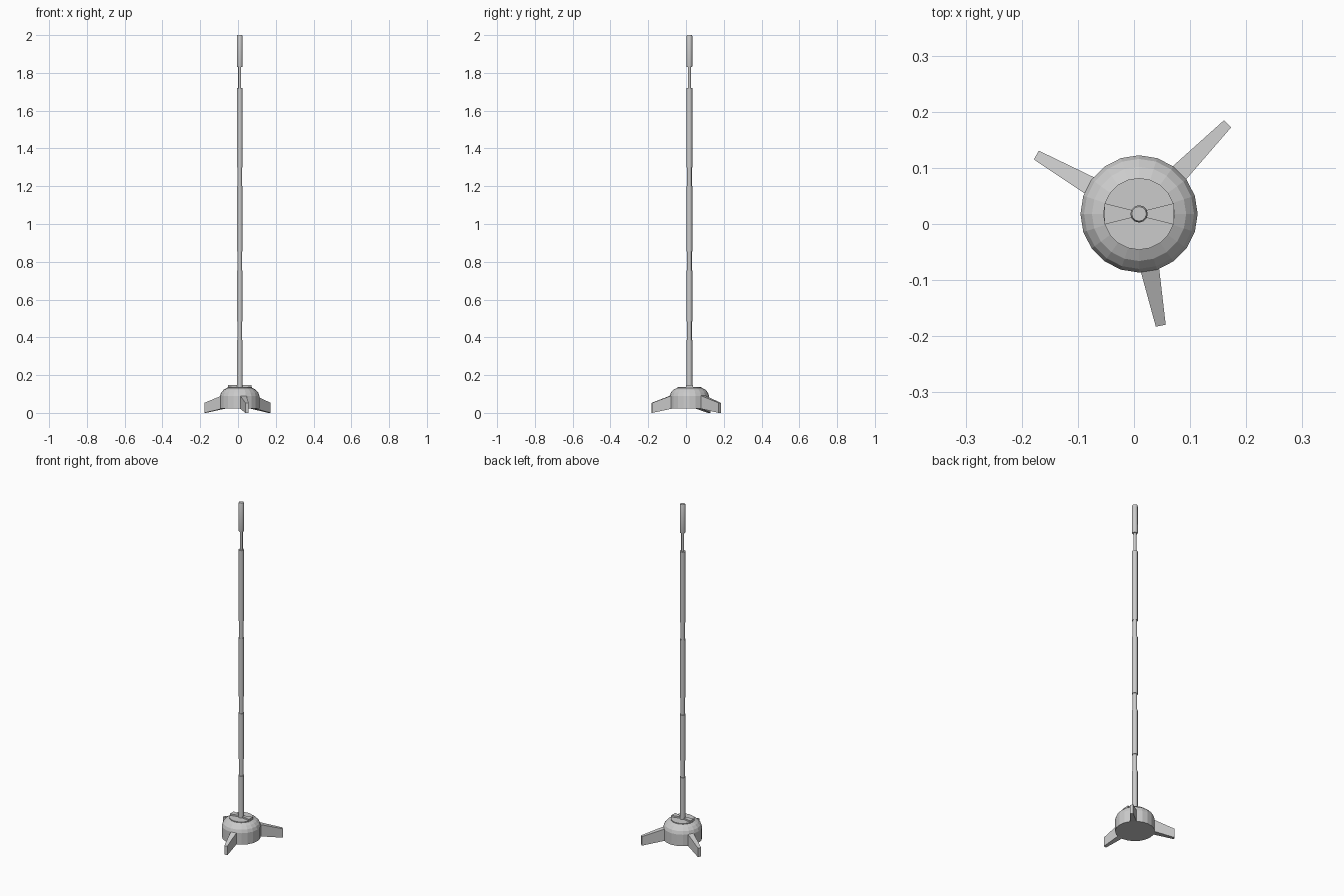
import bpy, bmesh
from math import cos, sin, pi, radians
from mathutils import Vector

if "Cube" in bpy.data.objects:
    bpy.data.objects.remove(bpy.data.objects["Cube"])

CX, CY = 0.009, 0.018  # axis of the hub and pole


def finish(name, bm, smooth=None):
    bmesh.ops.recalc_face_normals(bm, faces=bm.faces)
    mesh = bpy.data.meshes.new(name)
    bm.to_mesh(mesh)
    bm.free()
    ob = bpy.data.objects.new(name, mesh)
    bpy.context.collection.objects.link(ob)
    if smooth:
        bpy.context.view_layer.objects.active = ob
        ob.select_set(True)
        bpy.ops.object.shade_smooth_by_angle(angle=radians(smooth))
        ob.select_set(False)
    return ob


def lathe(name, profile, sides, smooth=None):
    """Closed turned solid from (radius, height) points."""
    bm = bmesh.new()
    rings = [[bm.verts.new((CX + r * cos(2 * pi * i / sides),
                            CY + r * sin(2 * pi * i / sides), z))
              for i in range(sides)] for r, z in profile]
    for a, b in zip(rings, rings[1:]):
        for i in range(sides):
            j = (i + 1) % sides
            bm.faces.new((a[i], a[j], b[j], b[i]))
    bm.faces.new(rings[0])
    bm.faces.new(rings[-1])
    return finish(name, bm, smooth)


def tapered_bar(name, angle, start, end):
    """Radial bar; each end is (radius, half width, bottom z, top z)."""
    d = Vector((cos(radians(angle)), sin(radians(angle)), 0))
    n = Vector((-d.y, d.x, 0))
    bm = bmesh.new()
    ends = []
    for r, w, z0, z1 in (start, end):
        c = Vector((CX, CY, 0)) + d * r
        ends.append([bm.verts.new(c + n * s * w + Vector((0, 0, z)))
                     for s, z in ((-1, z0), (1, z0), (1, z1), (-1, z1))])
    a, b = ends
    for i in range(4):
        j = (i + 1) % 4
        bm.faces.new((a[i], a[j], b[j], b[i]))
    bm.faces.new(a)
    bm.faces.new(b)
    return finish(name, bm)


# Domed base hub
lathe("hub", [(0.1045, 0.022), (0.1045, 0.09), (0.098, 0.108),
              (0.084, 0.123), (0.064, 0.133), (0.064, 0.138)], 20)

# Raised bow-tie ribs on the hub cap
for side, angle in (("right", 0), ("left", 180)):
    tapered_bar("cap_rib_" + side, angle,
                (0.010, 0.006, 0.13, 0.147), (0.062, 0.019, 0.13, 0.147))

# Three legs, sloping down to the ground
for i, (angle, length) in enumerate(((45.5, 0.225), (150.2, 0.211), (-79, 0.203))):
    tapered_bar(f"leg_{i + 1}", angle,
                (0.09, 0.0175, 0.024, 0.095), (length, 0.009, 0.0, 0.053))

# Pole with three shallow recessed bands
R, B = 0.0155, 0.0125
pole = [(R, 0.12)]
for z in (0.385, 0.755, 1.20):
    pole += [(R, z), (B, z), (B, z + 0.1), (R, z + 0.1)]
pole.append((R, 1.72))
lathe("pole", pole, 12, 35)

# Thin neck and top grip
lathe("neck", [(0.008, 1.71), (0.008, 1.84)], 12, 35)
lathe("top_grip", [(0.014, 1.83), (0.0155, 1.836), (0.0155, 1.994), (0.013, 2.0)], 12, 35)
